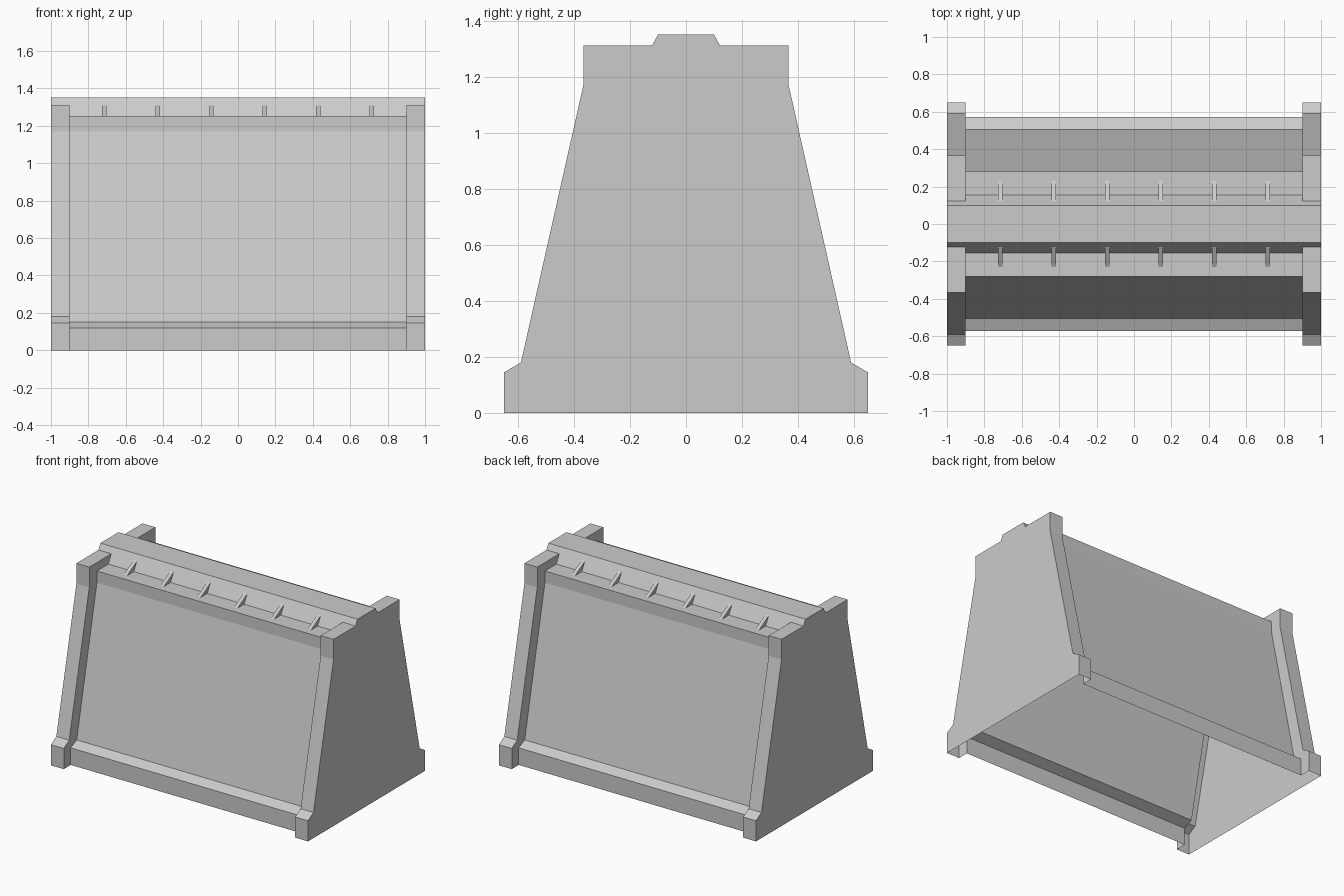
import bpy
import bmesh

cube = bpy.data.objects.get("Cube")
if cube:
    bpy.data.objects.remove(cube, do_unlink=True)

grey = bpy.data.materials.new("concrete_grey")
grey.use_nodes = True
grey.diffuse_color = (0.6, 0.6, 0.6, 1)
grey.node_tree.nodes["Principled BSDF"].inputs["Base Color"].default_value = (0.6, 0.6, 0.6, 1)


def make_object(name, faces):
    """Build a flat-shaded mesh from a list of polygons given as points."""
    bm = bmesh.new()
    for points in faces:
        bm.faces.new([bm.verts.new(p) for p in points])
    bmesh.ops.remove_doubles(bm, verts=bm.verts, dist=0.0005)
    mesh = bpy.data.meshes.new(name)
    bm.to_mesh(mesh)
    bm.free()
    mesh.materials.append(grey)
    obj = bpy.data.objects.new(name, mesh)
    bpy.context.collection.objects.link(obj)


def full_profile(half):
    """Mirror a half section (y, z) into a front-to-back outline."""
    return [(-y, z) for y, z in half] + [(y, z) for y, z in reversed(half)]


def strip(profile, x0, x1):
    """Sweep the open outline along x."""
    return [[(x0, *a), (x1, *a), (x1, *b), (x0, *b)]
            for a, b in zip(profile, profile[1:])]


END, STEP = 1.0, 0.9
outer = full_profile([(0.65, 0), (0.65, 0.145), (0.59, 0.18), (0.367, 1.17),
                      (0.367, 1.312), (0.122, 1.312), (0.1, 1.352)])
inner = full_profile([(0.573, 0), (0.573, 0.12), (0.506, 0.15), (0.282, 1.17),
                      (0.282, 1.252), (0.155, 1.252), (0.1, 1.352)])

# Recessed sloping walls and roof, open underneath
make_object("wall_shell", strip(inner, -STEP, STEP))

# Raised end frames with a closed outer panel and a stepped inner edge
for name, side in (("left_end_frame", 1), ("right_end_frame", -1)):
    faces = strip(outer, STEP, END)
    faces.append([(END, *p) for p in reversed(outer)])
    ring = list(zip(outer, inner))
    for (oa, ia), (ob, ib) in zip(ring, ring[1:]):
        if oa != ia and ob != ib:
            faces.append([(STEP, *p) for p in (oa, ob, ib, ia)])
    if side < 0:
        faces = [[(-x, y, z) for x, y, z in reversed(f)] for f in faces]
    make_object(name, faces)

# Small triangular gussets along both sides of the roof ridge
gusset = [(0.23, 1.252), (0.122, 1.312), (0.155, 1.252)]
for side, label in ((-1, "front"), (1, "back")):
    for i in range(6):
        x = (i - 2.5) * 0.286
        near = [(x - 0.013, side * y, z) for y, z in gusset]
        far = [(x + 0.013, side * y, z) for y, z in gusset]
        # Two triangular cheeks and the sloping top edge
        faces = [near[::-1], far, [near[0], near[1], far[1], far[0]]]
        if side < 0:
            faces = [f[::-1] for f in faces]
        make_object(f"{label}_gusset_{i + 1}", faces)
